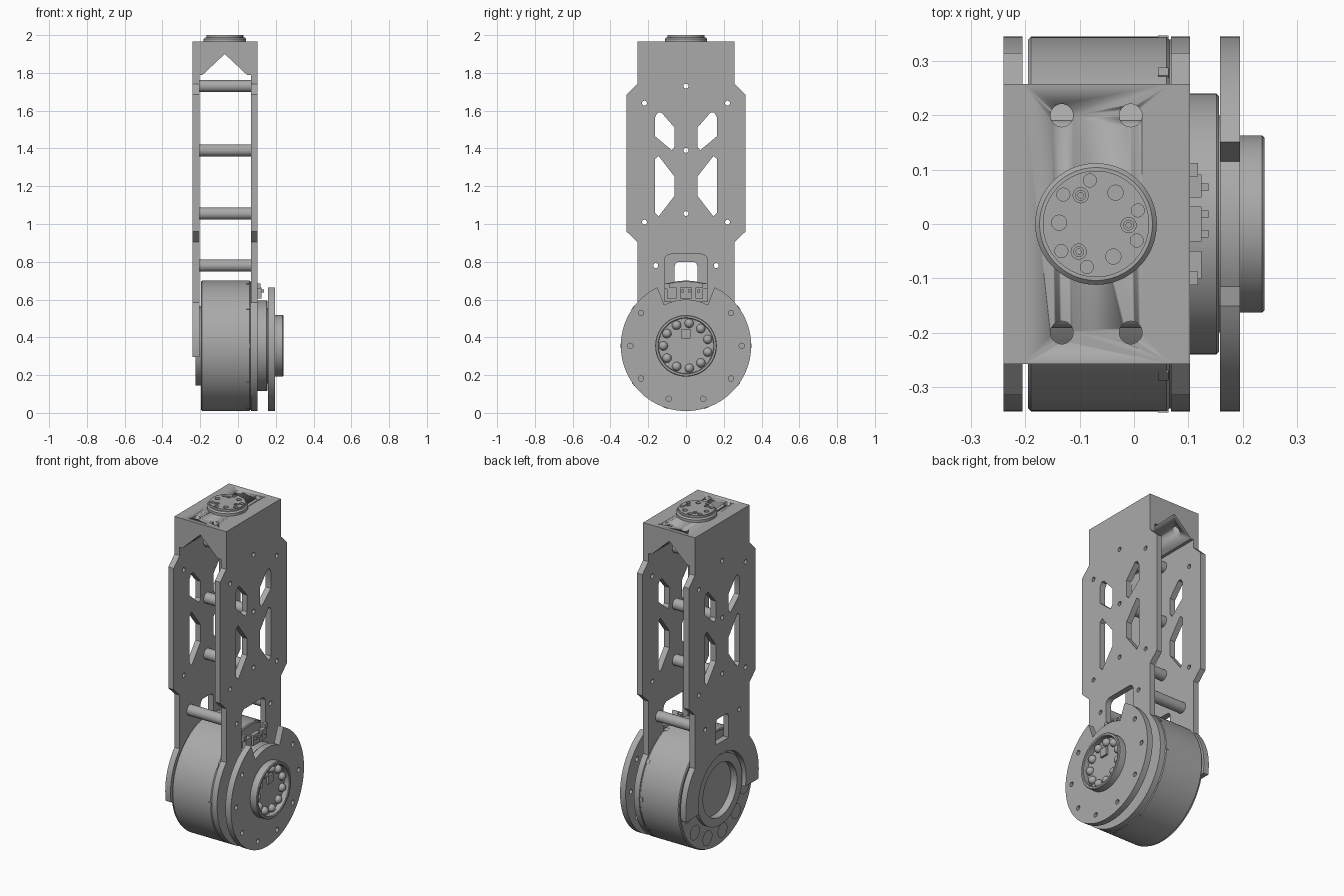
import bpy, bmesh, math
from mathutils import Matrix, Vector

cube = bpy.data.objects.get("Cube")
if cube:
    bpy.data.objects.remove(cube)

metal = bpy.data.materials.new("grey metal")
grey = (0.4, 0.4, 0.4, 1)
metal.diffuse_color = grey
metal.use_nodes = True
metal.node_tree.nodes["Principled BSDF"].inputs["Base Color"].default_value = grey

# Frames: sheet-local x, y and thickness mapped to world axes
SIDE = Matrix(((0, 0, 1, 0), (1, 0, 0, 0), (0, 1, 0, 0), (0, 0, 0, 1)))
FRONT = Matrix.Rotation(math.pi / 2, 4, 'X')
FLAT = Matrix()
HUB_Z = 0.355
WHEEL = Matrix.Translation((0, 0, HUB_Z)) @ SIDE
CAP = Matrix.Translation((-0.07, 0, 0))
R = 0.345


def finish(name, mesh):
    obj = bpy.data.objects.new(name, mesh)
    bpy.context.collection.objects.link(obj)
    mesh.materials.clear()
    mesh.materials.append(metal)
    bpy.ops.object.select_all(action='DESELECT')
    obj.select_set(True)
    bpy.context.view_layer.objects.active = obj
    bpy.ops.object.shade_smooth_by_angle(angle=math.radians(30))
    return obj


def from_bmesh(name, bm, frame):
    bm.transform(frame)
    bmesh.ops.recalc_face_normals(bm, faces=bm.faces)
    mesh = bpy.data.meshes.new(name)
    bm.to_mesh(mesh)
    bm.free()
    return finish(name, mesh)


def arc(r, start, end, cx=0, cy=0, n=48):
    return [(cx + r * math.cos(math.radians(start + (end - start) * i / n)),
             cy + r * math.sin(math.radians(start + (end - start) * i / n)))
            for i in range(n + 1)]


def circle(r, cx=0, cy=0, n=24):
    return arc(r, 0, 360, cx, cy, n)[:-1]


def polar(r, angle):
    return r * math.cos(math.radians(angle)), r * math.sin(math.radians(angle))


def rounded(w, low, high, r):
    return ([(-w, low), (w, low)] + arc(r, 0, 90, w - r, high - r, 6)
            + arc(r, 90, 180, r - w, high - r, 6))


def sheet(name, loops, near, far, frame):
    """Flat part: first loop is the outline, the others are holes."""
    curve = bpy.data.curves.new(name, 'CURVE')
    curve.dimensions, curve.fill_mode = '2D', 'BOTH'
    curve.extrude = (far - near) / 2
    for pts in loops:
        s = curve.splines.new('POLY')
        s.points.add(len(pts) - 1)
        for p, q in zip(s.points, pts):
            p.co = (q[0], q[1], 0, 1)
        s.use_cyclic_u = True
    temp = bpy.data.objects.new(name, curve)
    bpy.context.collection.objects.link(temp)
    deps = bpy.context.evaluated_depsgraph_get()
    mesh = bpy.data.meshes.new_from_object(temp.evaluated_get(deps))
    bpy.data.objects.remove(temp)
    bm = bmesh.new()
    bm.from_mesh(mesh)
    bmesh.ops.remove_doubles(bm, verts=bm.verts, dist=0.0001)
    return from_bmesh(name, bm, frame @ Matrix.Translation((0, 0, (near + far) / 2)))


def lathe(name, profile, frame, steps=96):
    """Round part: (radius, height) profile turned about the frame's third axis."""
    bm = bmesh.new()
    vs = [bm.verts.new((r, 0, h)) for r, h in profile]
    es = [bm.edges.new(pair) for pair in zip(vs, vs[1:])]
    bmesh.ops.spin(bm, geom=vs + es, cent=(0, 0, 0), axis=(0, 0, 1),
                   angle=math.tau, steps=steps, use_duplicate=False)
    bmesh.ops.remove_doubles(bm, verts=bm.verts, dist=0.0001)
    return from_bmesh(name, bm, frame)


def box(name, size, centre, frame=FLAT):
    bm = bmesh.new()
    bmesh.ops.create_cube(bm, size=1, matrix=Matrix.Diagonal((*size, 1)))
    return from_bmesh(name, bm, frame @ Matrix.Translation(centre))


def mirrored(pts):
    return [(-x, y) for x, y in pts]


# Side plates: shared upper outline, lightening windows and screw holes
half = [(0.258, 0.905), (0.315, 0.96), (0.315, 1.685), (0.258, 1.74), (0.258, 1.965)]
upper = half + mirrored(half)[::-1]
high_window = [(0.164, 1.565), (0.15, 1.59), (0.13, 1.59), (0.06, 1.51),
               (0.06, 1.41), (0.075, 1.39), (0.164, 1.465)]
low_window = [(0.164, 1.345), (0.145, 1.36), (0.06, 1.25), (0.06, 1.15),
              (0.145, 1.04), (0.164, 1.06)]
rods = [(0, 1.73), (0, 1.39), (0, 1.055), (0.16, 0.78), (-0.16, 0.78)]
holes = [circle(0.013, *p) for p in rods]
for side in (1, -1):
    holes += [circle(0.013, side * 0.22, z) for z in (1.01, 1.64)]
for w in (high_window, low_window):
    holes += [w, mirrored(w)]

join = math.degrees(math.acos(0.258 / R))
round_foot = arc(R, 180 - join, 360 + join, 0, HUB_Z, 96)
sheet("output_side_plate", [upper + round_foot] + holes + [rounded(0.115, 0.59, 0.84, 0.035)],
      0.068, 0.103, SIDE)
arch_foot = (arc(R, 180 - join, 190, 0, HUB_Z, 16) + arc(0.225, 195, -15, 0, HUB_Z, 64)
             + arc(R, -10, join, 0, HUB_Z, 16))
sheet("rear_side_plate", [upper + arch_foot] + holes + [rounded(0.06, 0.65, 0.80, 0.025)],
      -0.24, -0.205, SIDE)

# Hollow spacer rods
for y, z in rods:
    sheet("spacer_rod", [circle(0.032, y, z, 32), circle(0.013, y, z)], -0.206, 0.069, SIDE)

# Top block with a V-shaped underside and four vertical holes
block = sheet("top_block", [[(-0.205, 1.79), (-0.187, 1.79), (-0.07, 1.9), (0.047, 1.79),
                             (0.068, 1.79), (0.068, 1.965), (-0.205, 1.965)]],
              -0.258, 0.258, FRONT)
for x in (-0.133, -0.006):
    for y in (-0.2, 0.2):
        cutter = sheet("hole_cutter", [circle(0.021, x, y, 32)], 1.7, 2.1, FLAT)
        cutter.hide_render = True
        mod = block.modifiers.new("hole", 'BOOLEAN')
        mod.operation, mod.object = 'DIFFERENCE', cutter
        bpy.context.view_layer.objects.active = block
        bpy.ops.object.modifier_apply(modifier=mod.name)
        bpy.data.objects.remove(cutter)

# Round flange on the top
lathe("top_flange", [(0, 1.988), (0.098, 1.988), (0.104, 1.988), (0.112, 1.98),
                     (0.112, 1.96), (0, 1.96)], CAP)
face_holes = []
for a in (58, 178, 298):
    face_holes += [circle(0.014, *polar(0.068, a)), circle(0.014, *polar(0.06, a + 60))]
    face_holes += [circle(0.012, *polar(0.081, a + d)) for d in (-40, 40)]
    lathe("flange_screw", [(0, 1.993), (0.005, 1.993), (0.005, 1.997), (0.01, 1.997),
                           (0.01, 1.985)],
          CAP @ Matrix.Translation((*polar(0.06, a + 60), 0)), 16)
sheet("top_flange_face", [circle(0.098, n=64)] + face_holes, 1.986, 2.0, CAP)

# Motor drum with its rear collar and pocketed rear cover
lathe("motor_drum", [(0, -0.185), (0.16, -0.185), (0.16, -0.225), (0.21, -0.225),
                     (0.21, -0.195), (0.34, -0.195), (R, -0.19), (R, 0.06),
                     (0.34, 0.065), (0.34, 0.069), (0, 0.069)], WHEEL, 128)
sheet("rear_cover", [circle(0.34, n=96), circle(0.205, n=64)]
      + [circle(0.042, *polar(0.275, 18 + 30 * i)) for i in range(12)],
      -0.196, -0.207, WHEEL)
for i in range(10):
    spin = WHEEL @ Matrix.Rotation(math.radians(36 * i), 4, 'Z')
    box("drum_clip", (0.006, 0.025, 0.02), (R - 0.001, 0, 0.054), spin)

# Output side: bearing ring, notched disc and hub cup
lathe("bearing_ring", [(0, 0.1), (0.24, 0.1), (0.24, 0.152), (0.235, 0.157),
                       (0.2, 0.157), (0.2, 0.16), (0, 0.16)], WHEEL)
notched = arc(R, 116, 424, n=120) + arc(0.245, 62, 118, n=20)
sheet("output_disc", [notched] + [circle(0.014, *polar(0.295, 36 * i))
                                  for i in range(10) if i not in (2, 3)],
      0.158, 0.195, WHEEL)
lathe("hub_cup", [(0, 0.205), (0.145, 0.205), (0.145, 0.236), (0.149, 0.24),
                  (0.159, 0.24), (0.163, 0.236), (0.163, 0.19), (0, 0.19)], WHEEL)
for i in range(11):
    bm = bmesh.new()
    bmesh.ops.create_uvsphere(bm, u_segments=20, v_segments=12, radius=0.024)
    from_bmesh("hub_ball", bm,
               WHEEL @ Matrix.Translation((*polar(0.12, 82 + i * 360 / 11), 0.208)))
box("hub_key", (0.02, 0.05, 0.05), (0.208, 0, 0.42))

# Small connectors in the notch above the bearing ring
for y, w, x in ((0.07, 0.042, 0.112), (0, 0.065, 0.112), (-0.075, 0.05, 0.112)):
    box("connector", (0.024, w, 0.06), (x, y, 0.635))
for y in (-0.018, 0.018, 0.068):
    box("connector_pin", (0.045, 0.014, 0.014), (0.115, y, 0.645))
for y in (-0.1, 0.1):
    box("notch_tab", (0.02, 0.025, 0.03), (0.108, y, 0.67))
